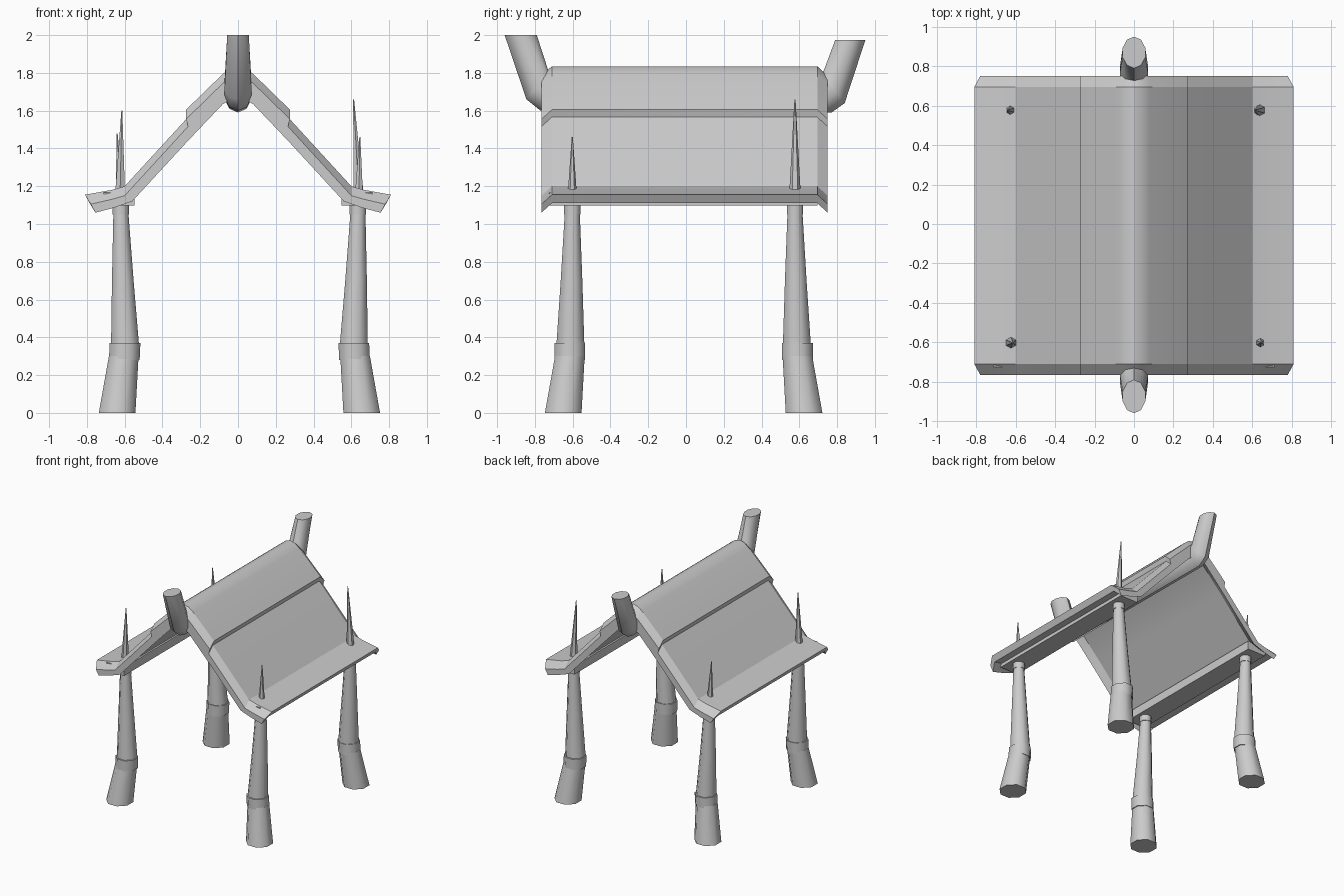
import bpy, bmesh, math
from mathutils import Vector

cube = bpy.data.objects.get("Cube")
if cube:
    bpy.data.objects.remove(cube)

grey = bpy.data.materials.new("plain grey")
grey.use_nodes = True
colour = (0.6, 0.6, 0.6, 1)
grey.diffuse_color = colour
grey.node_tree.nodes["Principled BSDF"].inputs["Base Color"].default_value = colour


def finish(name, bm, angle=35):
    bmesh.ops.recalc_face_normals(bm, faces=bm.faces)
    mesh = bpy.data.meshes.new(name)
    bm.to_mesh(mesh)
    bm.free()
    mesh.materials.append(grey)
    ob = bpy.data.objects.new(name, mesh)
    bpy.context.collection.objects.link(ob)
    bpy.ops.object.select_all(action='DESELECT')
    ob.select_set(True)
    bpy.context.view_layer.objects.active = ob
    bpy.ops.object.shade_smooth_by_angle(angle=math.radians(angle))
    return ob


def loft(name, loops, angle=35):
    """Skin a list of closed loops and cap both ends."""
    bm = bmesh.new()
    rings = [[bm.verts.new(p) for p in loop] for loop in loops]
    n = len(rings[0])
    for a, b in zip(rings, rings[1:]):
        for i in range(n):
            j = (i + 1) % n
            bm.faces.new((a[i], a[j], b[j], b[i]))
    bm.faces.new(rings[0])
    bm.faces.new(rings[-1])
    return finish(name, bm, angle)


def ring(x, y, z, r, sides=8):
    turn = [2 * math.pi * (i + 0.5) / sides for i in range(sides)]
    return [(x + r * math.cos(t), y + r * math.sin(t), z) for t in turn]


def roof_sheet(name, top, under):
    """Bent sheet with its gable ends turned down; profiles run ridge to eave."""
    def both_sides(half):
        return [(-x, z) for x, z in reversed(half[1:])] + list(half)
    outline = both_sides(top) + both_sides(under)[::-1]
    loops = []
    for y, drop, cut in ((-0.765, 0.05, 0.03), (-0.71, 0, 0), (0.695, 0, 0), (0.75, 0.05, 0.03)):
        loop = []
        for x, z in outline:
            if abs(x) > 0.7:      # clipped eave corners
                x -= math.copysign(cut, x)
            loop.append((x, y, z - drop))
        loops.append(loop)
    return loft(name, loops, 25)


# Roof: main sheet with flared eaves, and a thicker ridge layer over it
roof_sheet("roof_sheet",
           [(0, 1.79), (0.08, 1.76), (0.27, 1.56), (0.60, 1.20), (0.67, 1.18), (0.81, 1.155)],
           [(0, 1.73), (0.08, 1.685), (0.27, 1.485), (0.56, 1.17), (0.66, 1.135), (0.785, 1.11)])
roof_sheet("ridge_cover",
           [(0, 1.835), (0.04, 1.825), (0.08, 1.795), (0.275, 1.605)],
           [(0, 1.77), (0.04, 1.76), (0.08, 1.74), (0.26, 1.55)])

# Eave beams
for side, word in ((-1, "right"), (1, "left")):
    bm = bmesh.new()
    bmesh.ops.create_cube(bm, size=1)
    for v in bm.verts:
        v.co = (side * 0.63 + v.co.x * 0.165, -0.015 + v.co.y * 1.42, 1.133 + v.co.z * 0.07)
    finish(word + "_eave_beam", bm)

# Ridge pole: outer and inner (y, z) of each section, half width
sections = (((-0.96, 2.0), (-0.79, 2.0), 0.06),
            ((-0.845, 1.66), (-0.725, 1.80), 0.075),
            ((-0.77, 1.60), (-0.70, 1.79), 0.075),
            ((0.77, 1.59), (0.70, 1.79), 0.075),
            ((0.84, 1.64), (0.725, 1.80), 0.075),
            ((0.95, 1.975), (0.79, 1.975), 0.06))
loops = []
for outer, inner, half in sections:
    a, b = Vector((0, *outer)), Vector((0, *inner))
    mid, reach = (a + b) / 2, (a - b) / 2
    loop = []
    for i in range(10):
        t = 2 * math.pi * i / 10
        loop.append(mid + reach * math.cos(t) + Vector((half * math.sin(t), 0, 0)))
    loops.append(loop)
loft("ridge_pole", loops, 40)

# Legs with boots, bands and spikes, one set per corner
spike_tips = {(-1, -1): (-0.615, 1.60), (-1, 1): (-0.64, 1.48),
              (1, -1): (0.645, 1.46), (1, 1): (0.612, 1.66)}
pieces = {"boot": ((0.64, 0.65, 0, 0.105), (0.605, 0.615, 0.30, 0.085)),
          "band": ((0.602, 0.615, 0.28, 0.088), (0.598, 0.615, 0.37, 0.088)),
          "post": ((0.598, 0.612, 0.36, 0.08), (0.61, 0.606, 0.70, 0.062), (0.62, 0.602, 1.06, 0.043)),
          "cap": ((0.62, 0.602, 1.05, 0.047), (0.62, 0.602, 1.11, 0.047))}
for (sx, sy), (tip_x, tip_z) in spike_tips.items():
    corner = ("front_" if sy < 0 else "back_") + ("left_" if sx > 0 else "right_")
    dx = 0.015 if sx > 0 else 0
    dy = -0.025 if sy > 0 else 0
    for part, rows in pieces.items():
        loft(corner + "leg_" + part,
             [ring(sx * (x + dx), sy * (y + dy), z, r) for x, y, z, r in rows], 50)
    base_x, base_y = sx * (0.625 + dx), sy * (0.602 + dy)
    r = 0.032 if sx * sy > 0 else 0.026
    loft(corner + "spike",
         [ring(base_x, base_y, 1.13, r, 6), ring(tip_x, base_y, tip_z, 0.003, 6)], 50)
